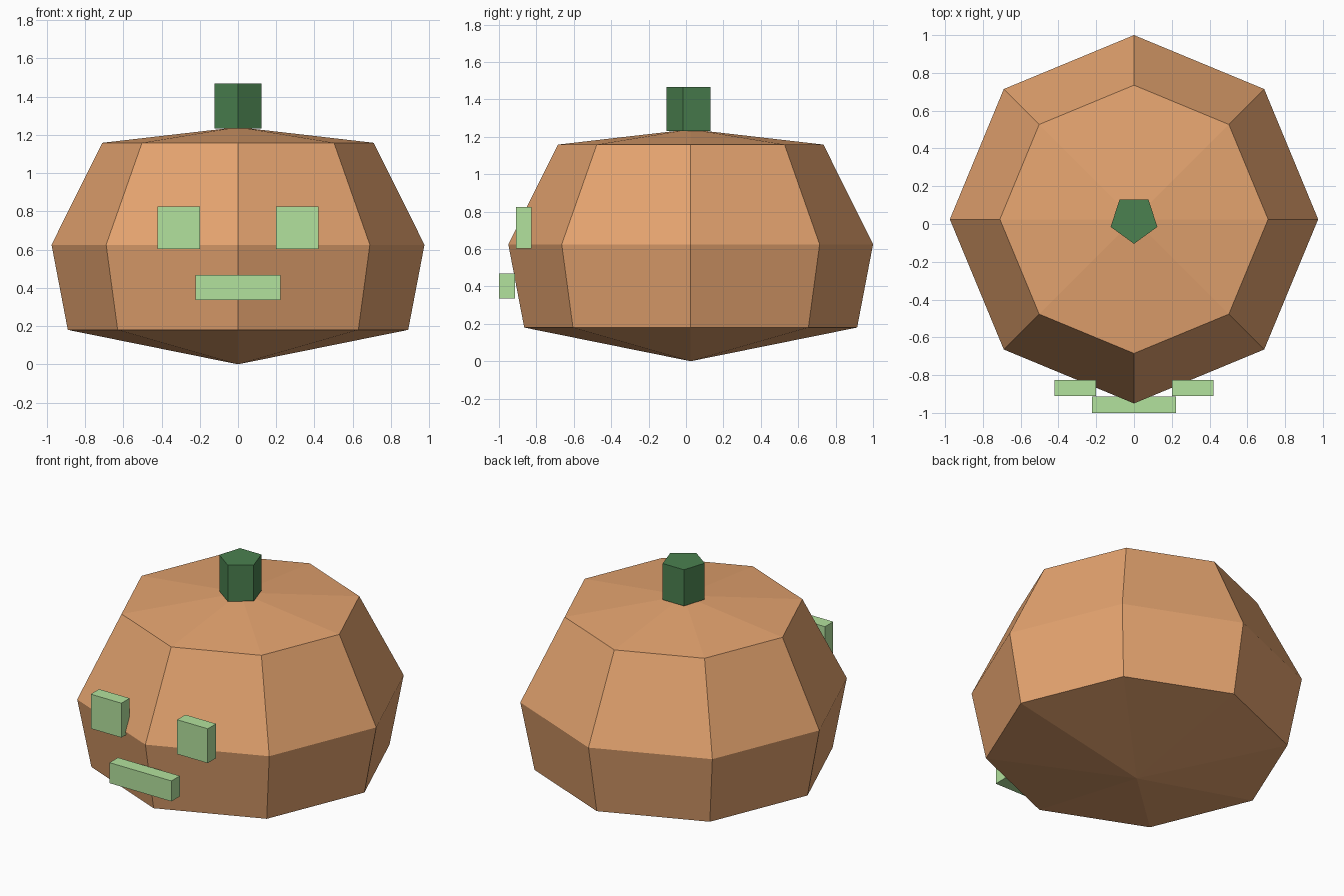
import bpy, bmesh, math

if "Cube" in bpy.data.objects:
    bpy.data.objects.remove(bpy.data.objects["Cube"])

CY = 0.025  # body axis sits slightly behind the origin


def material(name, rgb):
    m = bpy.data.materials.new(name)
    m.diffuse_color = (*rgb, 1)
    m.use_nodes = True
    m.node_tree.nodes["Principled BSDF"].inputs["Base Color"].default_value = m.diffuse_color
    return m


def finish(name, bm, mat):
    bmesh.ops.recalc_face_normals(bm, faces=bm.faces)
    me = bpy.data.meshes.new(name)
    bm.to_mesh(me)
    bm.free()
    me.materials.append(mat)
    ob = bpy.data.objects.new(name, me)
    bpy.context.collection.objects.link(ob)
    return ob


def lathe(name, profile, sides, mat):
    """Revolve (radius, z) points; radius 0 makes a pole, open ends are capped."""
    bm = bmesh.new()
    rings = []
    for r, z in profile:
        if r == 0:
            rings.append([bm.verts.new((0, CY, z))] * sides)
            continue
        angles = [2 * math.pi * i / sides - math.pi / 2 for i in range(sides)]
        rings.append([bm.verts.new((r * math.cos(a), CY + r * math.sin(a), z)) for a in angles])
    for lo, hi in zip(rings, rings[1:]):
        for i in range(sides):
            j = (i + 1) % sides
            bm.faces.new(dict.fromkeys((lo[i], lo[j], hi[j], hi[i])))
    for (r, _), ring in ((profile[0], rings[0]), (profile[-1], rings[-1])):
        if r > 0:
            bm.faces.new(ring)
    return finish(name, bm, mat)


def box(name, lo, hi, mat):
    bm = bmesh.new()
    bmesh.ops.create_cube(bm, size=1)
    for v in bm.verts:
        v.co = [(a + b) / 2 + c * (b - a) for a, b, c in zip(lo, hi, v.co)]
    return finish(name, bm, mat)


orange = material("orange_skin", (0.78, 0.37, 0.16))
green = material("stem_green", (0.07, 0.22, 0.08))
glow = material("pale_green", (0.45, 0.76, 0.34))

# Eight-sided body and five-sided stem
lathe("pumpkin_body", [(0, 0), (0.89, 0.18), (0.975, 0.625), (0.71, 1.158), (0, 1.24)], 8, orange)
lathe("stem", [(0.13, 1.232), (0.13, 1.467)], 5, green)

# Face: mirrored eyes and a mouth
for side, x0, x1 in (("left", -0.42, -0.20), ("right", 0.20, 0.42)):
    box(f"{side}_eye", (x0, -0.91, 0.602), (x1, -0.825, 0.825), glow)
box("mouth", (-0.222, -1.0, 0.335), (0.222, -0.914, 0.468), glow)
